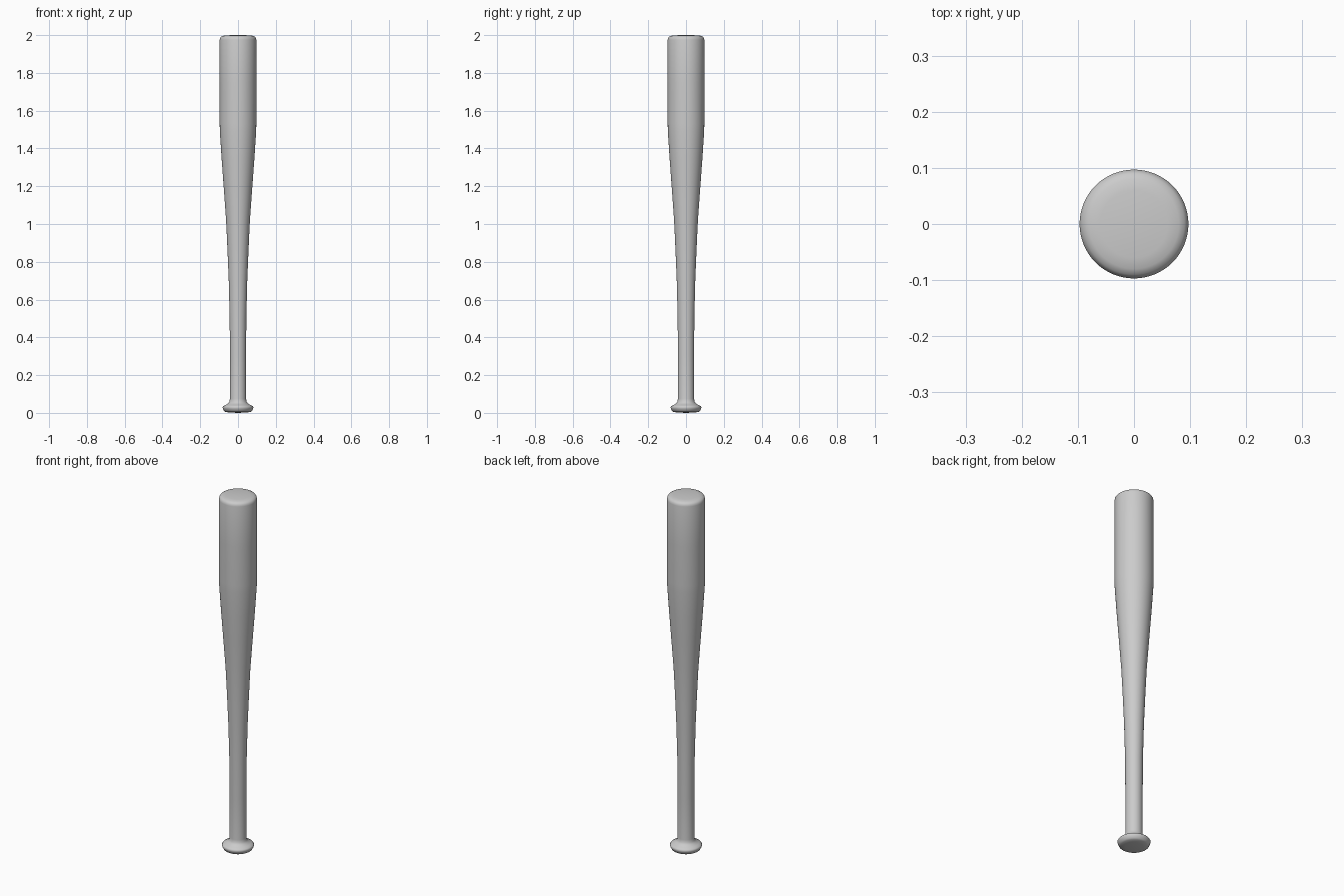
import bpy, bmesh, math

if "Cube" in bpy.data.objects:
    bpy.data.objects.remove(bpy.data.objects["Cube"])

SIDES = 64

def lathe(name, profile):
    """Revolve (radius, z) points around z; both ends close with a fan."""
    bm = bmesh.new()
    rings = []
    for r, z in profile:
        if r == 0:
            rings.append([bm.verts.new((0, 0, z))] * SIDES)
        else:
            rings.append([bm.verts.new((r * math.cos(2 * math.pi * i / SIDES),
                                        r * math.sin(2 * math.pi * i / SIDES), z))
                          for i in range(SIDES)])
    for a, b in zip(rings, rings[1:]):
        for i in range(SIDES):
            j = (i + 1) % SIDES
            bm.faces.new(list(dict.fromkeys((a[i], a[j], b[j], b[i]))))
    bmesh.ops.recalc_face_normals(bm, faces=bm.faces)
    mesh = bpy.data.meshes.new(name)
    bm.to_mesh(mesh)
    bm.free()
    obj = bpy.data.objects.new(name, mesh)
    bpy.context.collection.objects.link(obj)
    bpy.context.view_layer.objects.active = obj
    obj.select_set(True)
    bpy.ops.object.shade_smooth_by_angle(angle=math.radians(50))
    return obj

# Rounded knob at the foot, slim grip, long taper, straight barrel, domed end
knob = [(0, 0), (0.045, 0.002), (0.066, 0.005), (0.074, 0.010), (0.080, 0.022),
        (0.082, 0.030), (0.078, 0.036), (0.066, 0.042), (0.052, 0.050), (0.045, 0.060)]
grip = [(0.043, 0.075), (0.043, 0.30), (0.044, 0.50)]
taper = [(0.049, 0.70), (0.056, 0.87), (0.063, 1.02), (0.076, 1.20), (0.087, 1.35)]
barrel = [(0.096, 1.49), (0.097, 1.53), (0.097, 1.75), (0.097, 1.975)]
cap = [(0.095, 1.984), (0.090, 1.991), (0.080, 1.996), (0.060, 1.999), (0, 2.0)]
lathe("bat", knob + grip + taper + barrel + cap)
